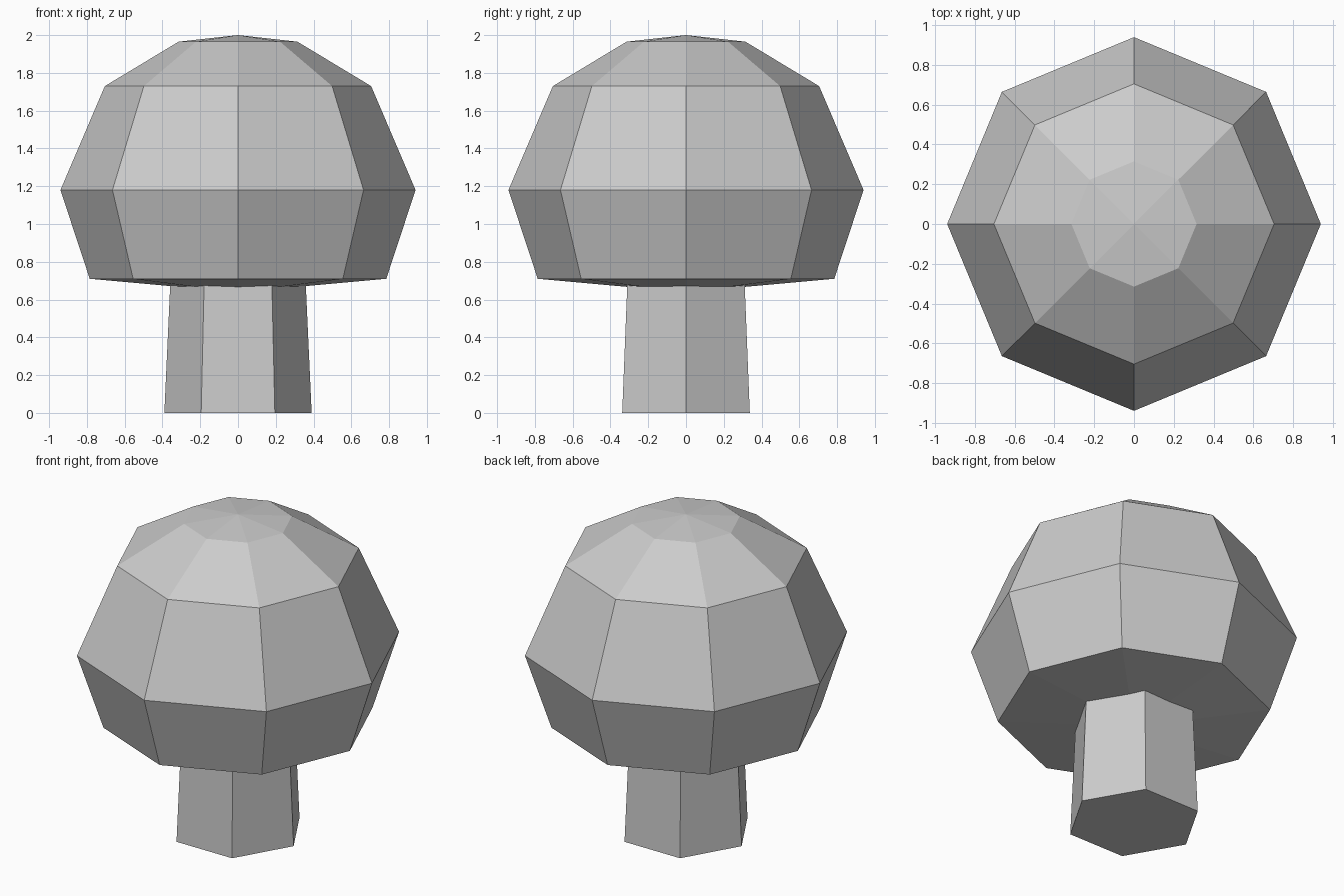
import bpy
from math import cos, sin, tau

old = bpy.data.objects.get("Cube")
if old:
    bpy.data.objects.remove(old, do_unlink=True)


def make_material(name, colour):
    mat = bpy.data.materials.new(name)
    mat.use_nodes = True
    mat.diffuse_color = colour
    mat.node_tree.nodes["Principled BSDF"].inputs["Base Color"].default_value = colour
    return mat


def lathe(name, sides, profile, mat):
    """Flat-sided solid from (radius, height) rings, bottom to top; radius 0 is a tip."""
    verts, rings, faces = [], [], []
    for radius, z in profile:
        count = sides if radius else 1
        first = len(verts)
        verts += [(radius * cos(tau * i / sides), radius * sin(tau * i / sides), z)
                  for i in range(count)]
        rings.append([first + i % count for i in range(sides)])
    for low, high in zip(rings, rings[1:]):
        for i in range(sides):
            j = (i + 1) % sides
            corners = (low[i], low[j], high[j], high[i])
            faces.append(list(dict.fromkeys(corners)))
    # Close open ends
    if profile[0][0]:
        faces.append(rings[0][::-1])
    if profile[-1][0]:
        faces.append(rings[-1])
    mesh = bpy.data.meshes.new(name)
    mesh.from_pydata(verts, [], faces)
    mesh.materials.append(mat)
    obj = bpy.data.objects.new(name, mesh)
    bpy.context.collection.objects.link(obj)
    return obj


grey = make_material("plain grey", (0.6, 0.6, 0.6, 1))

# Six-sided tapered stem
lathe("stem", 6, [(0.39, 0), (0.357, 0.72)], grey)

# Eight-sided domed cap with a shallow underside
lathe("cap", 8, [(0, 0.66), (0.31, 0.667), (0.785, 0.71), (0.94, 1.18),
                 (0.705, 1.73), (0.315, 1.965), (0, 2)], grey)
